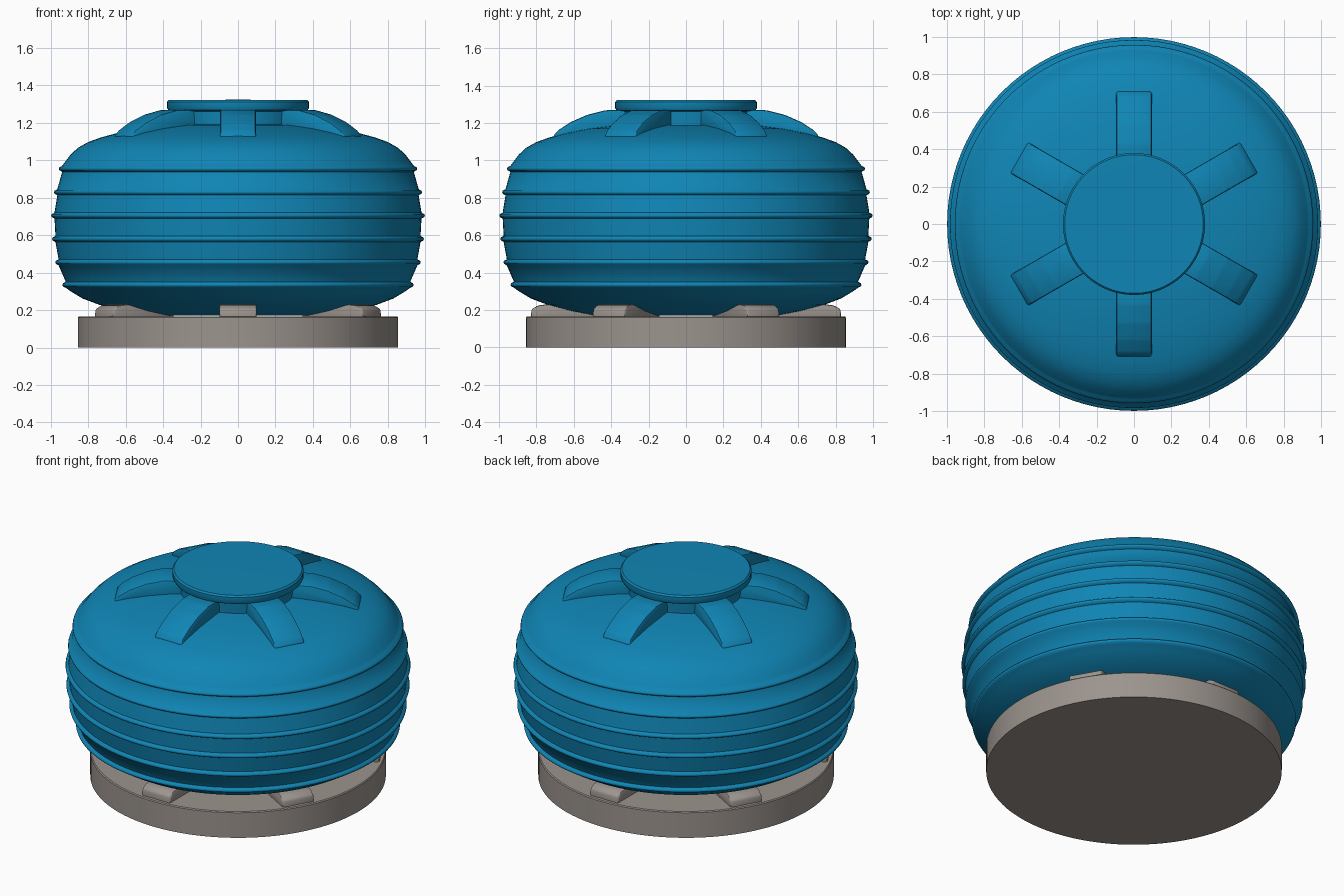
import bpy, bmesh, math
from mathutils import Matrix

if "Cube" in bpy.data.objects:
    bpy.data.objects.remove(bpy.data.objects["Cube"])

SEG = 96


def material(name, rgb):
    m = bpy.data.materials.new(name)
    m.diffuse_color = (*rgb, 1)
    m.use_nodes = True
    m.node_tree.nodes["Principled BSDF"].inputs["Base Color"].default_value = m.diffuse_color
    return m


blue = material("tank blue", (0.005, 0.235, 0.46))
grey = material("concrete grey", (0.33, 0.295, 0.27))


def finish(name, bm, mat, angle=35):
    bmesh.ops.recalc_face_normals(bm, faces=bm.faces)
    me = bpy.data.meshes.new(name)
    bm.to_mesh(me)
    bm.free()
    me.materials.append(mat)
    ob = bpy.data.objects.new(name, me)
    bpy.context.collection.objects.link(ob)
    bpy.ops.object.select_all(action='DESELECT')
    ob.select_set(True)
    bpy.context.view_layer.objects.active = ob
    bpy.ops.object.shade_smooth_by_angle(angle=math.radians(angle))
    return ob


def lathe(name, profile, mat, angle=35):
    # Revolve (radius, height) points; both ends close on the axis
    bm = bmesh.new()
    vs = [bm.verts.new((r, 0, z)) for r, z in profile]
    es = [bm.edges.new(p) for p in zip(vs, vs[1:])]
    bmesh.ops.spin(bm, geom=vs + es, cent=(0, 0, 0), axis=(0, 0, 1),
                   angle=math.tau, steps=SEG, use_duplicate=False)
    bmesh.ops.remove_doubles(bm, verts=bm.verts, dist=0.0005)
    return finish(name, bm, mat, angle)


def radial_block(name, side, width, angle, mat, bevel):
    # Extrude a (radius, height) outline sideways and turn it about the axis
    bm = bmesh.new()
    f = bm.faces.new([bm.verts.new((r, -width / 2, z)) for r, z in side])
    ext = bmesh.ops.extrude_face_region(bm, geom=[f])["geom"]
    bmesh.ops.translate(bm, vec=(0, width, 0),
                        verts=[g for g in ext if isinstance(g, bmesh.types.BMVert)])
    bmesh.ops.bevel(bm, geom=list(bm.edges), offset=bevel, segments=2,
                    profile=0.5, affect='EDGES')
    bmesh.ops.rotate(bm, verts=bm.verts, cent=(0, 0, 0),
                     matrix=Matrix.Rotation(angle, 3, 'Z'))
    return finish(name, bm, mat, 40)


# Tank body: rounded bottom, wall with hoops, shallow dome
profile = [(0, 0.17), (0.5, 0.172), (0.62, 0.195), (0.74, 0.228), (0.83, 0.262), (0.89, 0.298)]
hoops = [(0.938, 0.335), (0.976, 0.455), (0.993, 0.58), (0.998, 0.705), (0.983, 0.83), (0.957, 0.955)]
for r, z in hoops:
    profile += [(r - 0.018, z - 0.016), (r - 0.003, z - 0.008),
                (r, z), (r - 0.003, z + 0.008), (r - 0.018, z + 0.016)]
profile += [(0.925, 0.99), (0.895, 1.03), (0.855, 1.067), (0.80, 1.098), (0.73, 1.123),
            (0.64, 1.147), (0.52, 1.17), (0.38, 1.188), (0.2, 1.198), (0, 1.2)]
lathe("tank_body", profile, blue, 50)

# Lid with a narrower neck
lathe("lid", [(0, 1.17), (0.335, 1.17), (0.34, 1.262), (0.372, 1.268), (0.379, 1.28),
              (0.379, 1.312), (0.37, 1.322), (0, 1.324)], blue)

# Round base slab
lathe("base_slab", [(0, 0), (0.855, 0), (0.855, 0.16), (0.85, 0.166), (0, 0.166)], grey)

# Six radial ribs on the dome and six support lugs on the slab
rib = [(0.30, 1.15), (0.30, 1.272), (0.43, 1.268), (0.53, 1.243), (0.62, 1.203),
       (0.685, 1.16), (0.71, 1.13), (0.70, 1.09)]
lug = [(0.45, 0.15), (0.45, 0.235), (0.70, 0.235), (0.79, 0.225), (0.825, 0.205), (0.832, 0.15)]
for i in range(6):
    a = math.radians(30 + 60 * i)
    radial_block(f"dome_rib_{i + 1}", rib, 0.19, a, blue, 0.01)
    radial_block(f"support_lug_{i + 1}", lug, 0.2, a, grey, 0.01)
